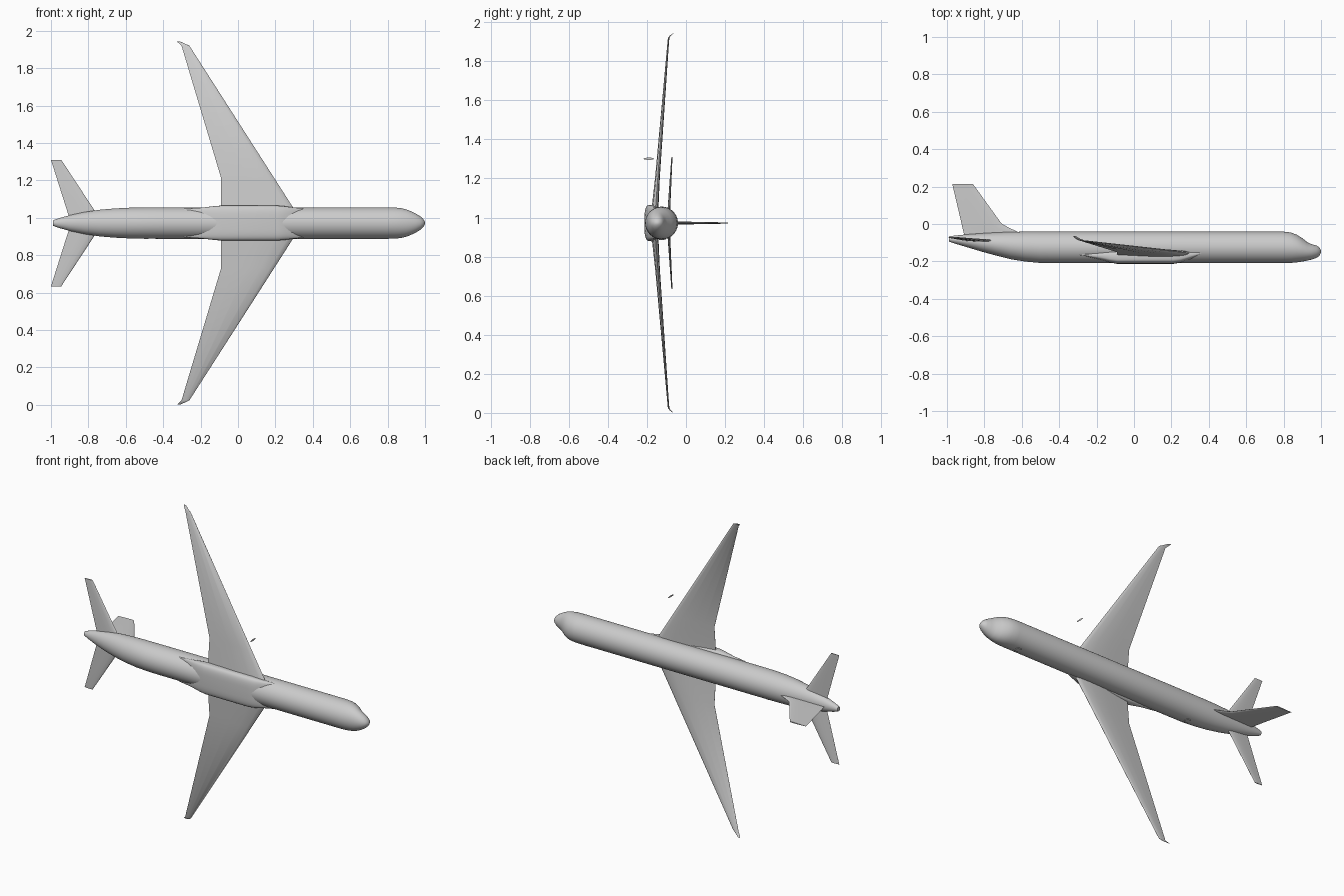
import bpy, bmesh, math

if "Cube" in bpy.data.objects:
    bpy.data.objects.remove(bpy.data.objects["Cube"])

CZ = 0.972   # centre line height; the aircraft flies along +x with its top towards +y

grey = bpy.data.materials.new("light grey")
grey.diffuse_color = (0.6, 0.6, 0.6, 1)
grey.use_nodes = True
grey.node_tree.nodes["Principled BSDF"].inputs["Base Color"].default_value = grey.diffuse_color


def loft(name, rings, angle=35):
    """Skin a list of equal-length closed rings and cap both ends."""
    bm = bmesh.new()
    loops = [[bm.verts.new(p) for p in ring] for ring in rings]
    n = len(loops[0])
    for a, b in zip(loops, loops[1:]):
        for i in range(n):
            j = (i + 1) % n
            bm.faces.new((a[i], a[j], b[j], b[i]))
    bm.faces.new(loops[0])
    bm.faces.new(loops[-1])
    bmesh.ops.recalc_face_normals(bm, faces=bm.faces)
    return finish(name, bm, angle)


def finish(name, bm, angle=35):
    me = bpy.data.meshes.new(name)
    bm.to_mesh(me)
    bm.free()
    me.materials.append(grey)
    ob = bpy.data.objects.new(name, me)
    bpy.context.collection.objects.link(ob)
    bpy.ops.object.select_all(action='DESELECT')
    ob.select_set(True)
    bpy.context.view_layer.objects.active = ob
    bpy.ops.object.shade_smooth_by_angle(angle=math.radians(angle))
    return ob


def oval(x, top, bottom, half, power=2.0, n=40):
    """Superellipse ring across the body at x."""
    mid, h = (top + bottom) / 2, (top - bottom) / 2
    ring = []
    for i in range(n):
        t = 2 * math.pi * i / n
        c, s = math.cos(t), math.sin(t)
        ring.append((x,
                     mid + h * math.copysign(abs(s) ** (2 / power), s),
                     CZ + half * math.copysign(abs(c) ** (2 / power), c)))
    return ring


# Thin wing section: (fraction of chord, fraction of half thickness)
FOIL = [(0, 0), (.02, .4), (.08, .75), (.25, 1), (.5, .85), (.75, .45), (1, .03),
        (1, -.03), (.75, -.45), (.5, -.85), (.25, -1), (.08, -.75), (.02, -.4)]


def foil(lead, trail, y_lead, y_trail, half):
    return [(lead + (trail - lead) * f, y_lead + (y_trail - y_lead) * f + half * t)
            for f, t in FOIL]


def side_surface(name, stations, side):
    """Wing or tailplane; stations are (span, lead x, trail x, lead y, trail y, half thickness)."""
    loft(name, [[(x, y, CZ + side * st[0]) for x, y in foil(*st[1:])] for st in stations])


# Fuselage: (x, top, bottom, half width)
body = [(-.99, -.066, -.094, .014), (-.96, -.062, -.104, .025), (-.90, -.056, -.122, .042),
        (-.82, -.050, -.146, .059), (-.74, -.045, -.168, .071), (-.66, -.042, -.188, .078),
        (-.58, -.041, -.201, .082), (-.50, -.041, -.208, .0835), (-.42, -.041, -.209, .084),
        (.80, -.041, -.209, .084), (.84, -.046, -.208, .083), (.87, -.057, -.205, .080),
        (.90, -.076, -.201, .073), (.925, -.096, -.196, .063), (.95, -.108, -.190, .051),
        (.975, -.115, -.181, .036), (.99, -.124, -.171, .022), (.998, -.136, -.158, .010),
        (1.0, -.144, -.150, .003)]
loft("fuselage", [oval(*s) for s in body])

# Belly fairing around the wing roots
fairing = [(-.29, -.163, -.167, .077), (-.20, -.150, -.188, .082), (-.13, -.142, -.206, .090),
           (-.09, -.140, -.213, .0935), (.21, -.138, -.213, .0935), (.25, -.138, -.207, .090),
           (.30, -.140, -.190, .083), (.38, -.148, -.152, .077)]
loft("belly_fairing", [oval(*s, power=3.5) for s in fairing])

# Wings with small upturned tips, and tailplanes
wing = [(.03, .33, -.09, -.158, -.167, .018), (.09, .29, -.09, -.155, -.164, .017),
        (.24, .194, -.09, -.144, -.150, .012), (.948, -.26, -.302, -.091, -.085, .003),
        (.960, -.285, -.315, -.081, -.076, .002), (.970, -.308, -.326, -.067, -.064, .001)]
tail = [(.01, -.70, -.895, -.090, -.090, .008), (.06, -.762, -.912, -.088, -.088, .007),
        (.338, -.945, -1.0, -.072, -.072, .003)]
for label, side in (("left", -1), ("right", 1)):
    side_surface(label + "_wing", wing, side)
    side_surface(label + "_tailplane", tail, side)

# Upright fin with a swept dorsal root: (y, lead x, trail x, half thickness)
fin = [(-.070, -.60, -.905, .007), (-.041, -.622, -.912, .007), (-.022, -.665, -.917, .007),
       (.002, -.708, -.922, .007), (.215, -.862, -.972, .003)]
loft("tail_fin", [[(x, y, CZ + z) for x, z in foil(a, b, 0, 0, h)] for y, a, b, h in fin])

# Flat oval plate ahead of one wing
bm = bmesh.new()
bm.faces.new([bm.verts.new((.236, -.19 + .027 * math.cos(math.pi * i / 8),
                            1.301 + .006 * math.sin(math.pi * i / 8))) for i in range(16)])
finish("engine_plate", bm)

# Two small door plates on one side of the fuselage
for label, x in (("front", .75), ("rear", -.49)):
    bm = bmesh.new()
    bmesh.ops.create_cube(bm, size=1)
    for v in bm.verts:
        v.co = (x + v.co.x * .025, -.122 + v.co.y * .034, CZ - .083 + v.co.z * .006)
    finish(label + "_door", bm)
